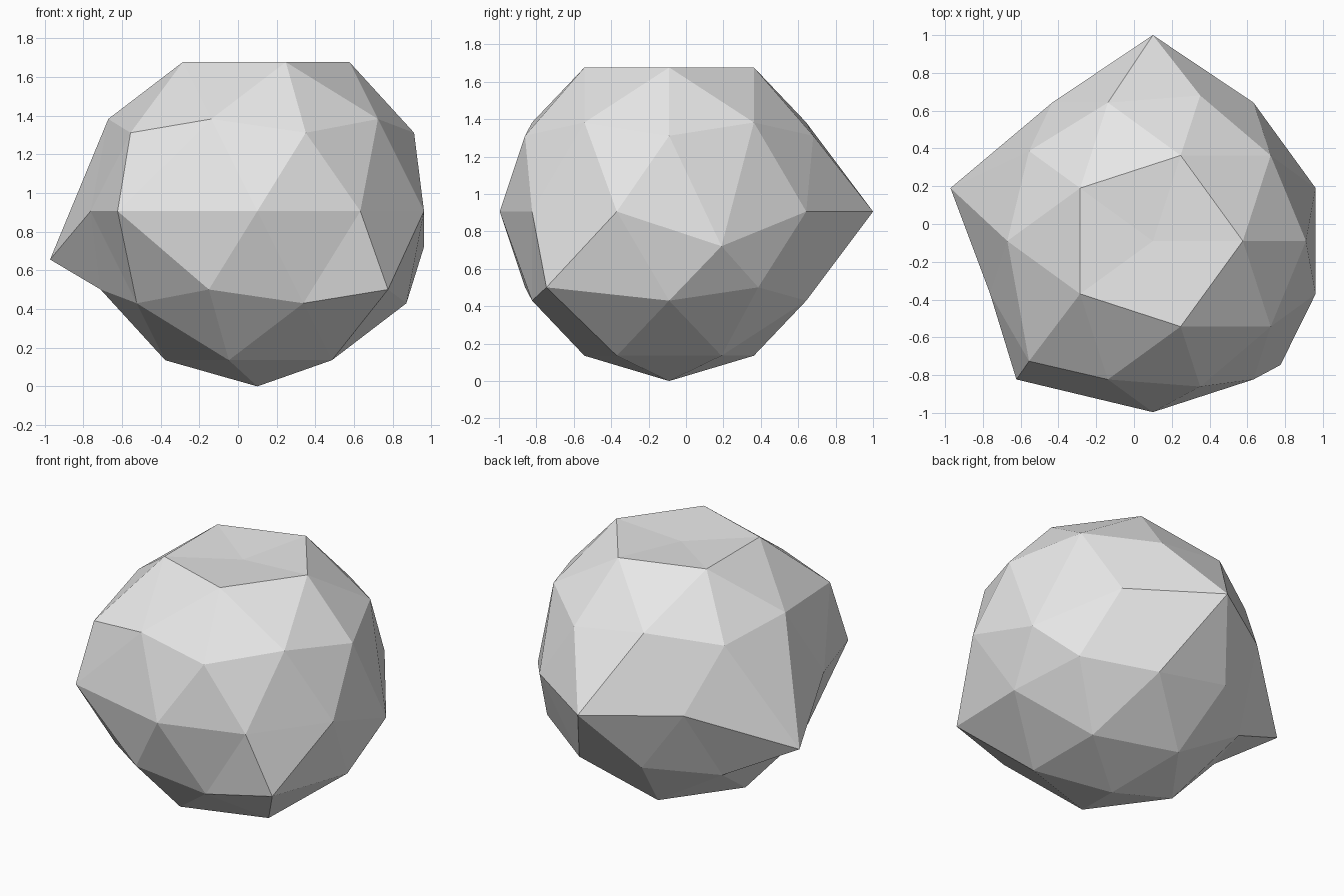
import bpy
import bmesh
from mathutils import Vector

default_cube = bpy.data.objects.get("Cube")
if default_cube:
    bpy.data.objects.remove(default_cube, do_unlink=True)

RADIUS = 0.906
CENTRE = Vector((0.1, -0.09, RADIUS))

# Rock grey
grey = bpy.data.materials.new("stone_grey")
grey.use_nodes = True
colour = (0.8, 0.8, 0.8, 1)
grey.diffuse_color = colour
grey.node_tree.nodes["Principled BSDF"].inputs["Base Color"].default_value = colour

# Faceted ball, the body of the rock
bm = bmesh.new()
bmesh.ops.create_icosphere(bm, subdivisions=2, radius=RADIUS)

# Corners pulled out of the ball: direction of the corner, then its shift
shifts = [
    ((0, 0, 1), (0, 0, -0.16)),                # flattened top
    ((0, 1, 0), (0, 0.184, 0)),                # back spike
    ((-0.95, 0.31, 0), (-0.21, 0, -0.25)),     # drooping side spike
    ((0.95, 0.31, 0), (0, 0, -0.185)),         # lowered side corner
    ((-0.59, -0.81, 0), (-0.19, 0, 0)),        # widened front corner
    ((0.72, -0.53, -0.45), (0.02, -0.18, 0)),  # lower front corner
    ((-0.72, -0.53, 0.45), (0, -0.16, 0)),     # upper front corner
]
corners = [max(bm.verts, key=lambda v: v.co.dot(Vector(d))) for d, _ in shifts]
for corner, (_, shift) in zip(corners, shifts):
    corner.co += Vector(shift)

bmesh.ops.translate(bm, verts=bm.verts, vec=CENTRE)
bmesh.ops.recalc_face_normals(bm, faces=bm.faces)

mesh = bpy.data.meshes.new("rock")
bm.to_mesh(mesh)
bm.free()
mesh.materials.append(grey)
rock = bpy.data.objects.new("rock", mesh)
bpy.context.collection.objects.link(rock)
